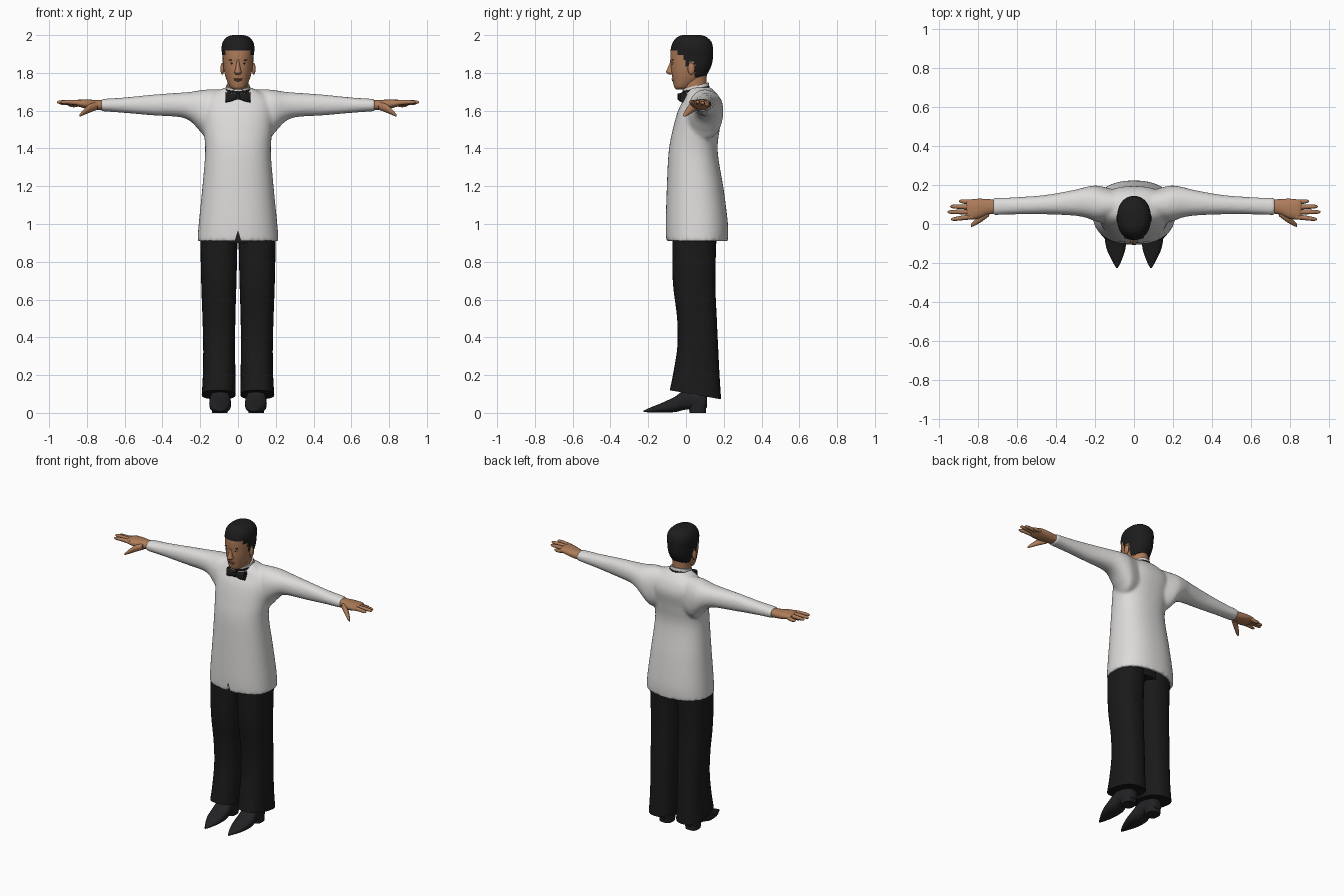
import bpy, bmesh
from math import cos, sin, pi, copysign
from mathutils import Matrix

cube = bpy.data.objects.get("Cube")
if cube:
    bpy.data.objects.remove(cube)


def material(name, r, g, b):
    m = bpy.data.materials.new(name)
    m.use_nodes = True
    m.diffuse_color = (r, g, b, 1)
    bsdf = m.node_tree.nodes["Principled BSDF"]
    bsdf.inputs["Base Color"].default_value = (r, g, b, 1)
    bsdf.inputs["Roughness"].default_value = 0.8
    return m


WHITE = material("jacket white", .72, .71, .70)
SKIN = material("skin", .42, .20, .10)
HAIR = material("hair black", .012, .012, .012)
CLOTH = material("trouser black", .010, .010, .010)
LEATHER = material("shoe leather", .016, .016, .018)
SOCK = material("sock grey", .05, .05, .055)
LIP = material("lips", .27, .10, .06)
EYE = material("eye white", .5, .45, .4)


def smooth(rings, steps=5):
    """Spline through the rings, giving a denser list."""
    pts = [rings[0]] + rings + [rings[-1]]
    out = []
    for p, q, r, s in zip(pts, pts[1:], pts[2:], pts[3:]):
        for k in range(steps):
            t = k / steps
            out.append(tuple(
                .5 * (2*b + (c-a)*t + (2*a-5*b+4*c-d)*t*t + (3*b-a-3*c+d)*t**3)
                for a, b, c, d in zip(p, q, r, s)))
    return out + [rings[-1]]


def loft(bm, axis, rings, n=32, e=2.0, sign=1):
    """Skin of oval rings: (position, a_min, a_max, b_min, b_max, tilt)."""
    loops = []
    for p, a0, a1, b0, b1, tilt in rings:
        loop = []
        for i in range(n):
            t = pi / 2 + 2 * pi * i / n
            u, v = (copysign(abs(w) ** (2 / e), w) for w in (cos(t), sin(t)))
            a = (a0 + a1) / 2 + u * (a1 - a0) / 2
            b = (b0 + b1) / 2 + v * (b1 - b0) / 2
            q = p + tilt * v
            co = {"x": (q, a, b), "y": (a, q, b), "z": (a, b, q)}[axis]
            loop.append(bm.verts.new((co[0] * sign, co[1], co[2])))
        loops.append(loop)
    for lo, hi in zip(loops, loops[1:]):
        for i in range(n):
            j = (i + 1) % n
            bm.faces.new((lo[i], lo[j], hi[j], hi[i]))
    bm.faces.new(loops[0])
    bm.faces.new(loops[-1])


def blob(bm, centre, size, segments=20):
    m = Matrix.Translation(centre) @ Matrix.Diagonal((*size, 1))
    bmesh.ops.create_uvsphere(bm, u_segments=segments, v_segments=12, radius=1, matrix=m)


def finish(bm, name, *mats, mirror=False, rule=None):
    bmesh.ops.recalc_face_normals(bm, faces=bm.faces[:])
    for f in bm.faces:
        f.smooth = True
        if rule:
            f.material_index = rule(f.calc_center_median())
    for ed in bm.edges:
        if len(ed.link_faces) == 2 and ed.calc_face_angle() > .9:
            ed.smooth = False
    mesh = bpy.data.meshes.new(name)
    bm.to_mesh(mesh)
    bm.free()
    for m in mats:
        mesh.materials.append(m)
    ob = bpy.data.objects.new(name, mesh)
    bpy.context.collection.objects.link(ob)
    if mirror:
        ob.modifiers.new("Mirror", "MIRROR").use_mirror_merge = False
    return ob


def part(name, axis, rings, mat, mirror=False, steps=5, rule=None, n=32, e=2.0):
    bm = bmesh.new()
    loft(bm, axis, smooth(rings, steps), n, e)
    mats = mat if isinstance(mat, tuple) else (mat,)
    return finish(bm, name, *mats, mirror=mirror, rule=rule)


def ring(z, half, y0, y1, tilt=0):
    return (z, -half, half, y0, y1, tilt)


# Jacket: body with hollow hem, and flared sleeves, fused into one skin
bm = bmesh.new()
body = smooth([ring(.91, .215, -.105, .222), ring(1.0, .208, -.107, .222),
               ring(1.18, .19, -.102, .2), ring(1.38, .174, -.092, .168),
               ring(1.5, .182, -.07, .178), ring(1.6, .19, -.042, .195),
               ring(1.66, .175, -.012, .182), ring(1.70, .12, .005, .155),
               ring(1.725, .06, .02, .125)])
hollow = [ring(.98, .19, -.08, .195), ring(.91, .19, -.08, .195)]
loft(bm, "z", hollow + body, 64, 2.3)
sleeve = [(.08, .03, .17, 1.46, 1.712, 0), (.16, .01, .192, 1.45, 1.712, 0),
          (.2, .015, .198, 1.49, 1.708, 0), (.25, .033, .19, 1.542, 1.70, 0),
          (.31, .043, .175, 1.566, 1.695, 0), (.45, .05, .15, 1.575, 1.685, 0),
          (.6, .05, .138, 1.588, 1.67, 0), (.725, .045, .134, 1.597, 1.662, 0)]
for side in (1, -1):
    loft(bm, "x", smooth(sleeve), 32, 2.2, side)
jacket = finish(bm, "jacket", WHITE)
rm = jacket.modifiers.new("Fuse", "REMESH")
rm.mode, rm.voxel_size, rm.use_smooth_shade = "VOXEL", .01, True
sm = jacket.modifiers.new("Soften", "SMOOTH")
sm.factor, sm.iterations = .5, 5

# Notch at the front of the hem
bm = bmesh.new()
loft(bm, "y", [(-.2, -.026, .026, .86, .96, 0), (-.07, -.026, .026, .86, .96, 0)], 3)
cutter = finish(bm, "hem_notch_cutter", WHITE)
cutter.hide_render = True
cutter.hide_viewport = True
cut = jacket.modifiers.new("Notch", "BOOLEAN")
cut.operation, cut.object = "DIFFERENCE", cutter

# Trousers
part("trouser_hips", "z", [ring(.9, .19, -.068, .155), ring(1.0, .18, -.06, .15)], CLOTH)
part("trouser_leg", "z",
     [(.096, .012, .192, -.086, .186, -.024), (.2, .014, .186, -.068, .178, -.008),
      (.35, .015, .184, -.046, .17, 0), (.5, .014, .188, -.047, .163, 0),
      (.7, .008, .195, -.07, .155, 0), (.95, .002, .2, -.072, .162, 0)],
     CLOTH, mirror=True, e=2.5)

# Shoes, heels and socks
part("shoe", "y",
     [(-.225, .083, .092, .004, .012, 0), (-.19, .065, .112, .003, .028, 0),
      (-.13, .045, .14, .003, .052, 0), (-.06, .037, .152, .004, .085, 0),
      (-.01, .042, .148, .016, .118, 0), (.05, .05, .14, .022, .115, 0),
      (.095, .055, .136, .02, .1, 0), (.112, .07, .12, .03, .085, 0)],
     LEATHER, mirror=True, e=2.6)
part("shoe_heel", "z", [(0, .055, .137, .02, .105, 0), (.05, .05, .14, .01, .108, 0)],
     LEATHER, mirror=True, e=3)
part("sock", "z", [(.08, .052, .138, -.02, .1, 0), (.2, .055, .14, 0, .1, 0)],
     SOCK, mirror=True)

# Hands with fingers and thumb
bm = bmesh.new()
loft(bm, "x", smooth([(.7, .056, .124, 1.603, 1.656, 0), (.75, .048, .128, 1.604, 1.656, 0),
                      (.8, .028, .13, 1.61, 1.66, 0), (.845, .022, .125, 1.622, 1.658, 0),
                      (.86, .03, .115, 1.63, 1.652, 0)]), 24, 2.3)
for y0, y1, tip, z in ((.112, .117, .9, 1.63), (.087, .09, .945, 1.64),
                       (.062, .062, .958, 1.645), (.037, .025, .94, 1.645)):
    loft(bm, "x", smooth([(.83, y0-.013, y0+.013, 1.626, 1.655, 0),
                          (.5*(.83+tip), .5*(y0+y1)-.012, .5*(y0+y1)+.012, z-.012, z+.012, 0),
                          (tip-.012, y1-.009, y1+.009, z-.009, z+.009, 0),
                          (tip, y1-.003, y1+.003, z-.003, z+.003, 0)], 3), 12)
loft(bm, "x", smooth([(.745, .04, .075, 1.605, 1.645, 0), (.785, .01, .05, 1.59, 1.635, 0),
                      (.82, -.01, .02, 1.575, 1.603, 0), (.838, -.016, .0, 1.568, 1.582, 0)]), 14)
finish(bm, "hand", SKIN, mirror=True)


# Head, with the hair marked out by the hairline
def hairline(c):
    for limit, z in ((-.045, 1.918), (-.015, 1.895), (.0, 1.87), (.022, 1.835), (.045, 1.86)):
        if c.y < limit:
            return int(c.z > z)
    return int(c.z > 1.775)


part("head", "z",
     [ring(1.712, .022, -.05, .0), ring(1.726, .042, -.063, .03), ring(1.77, .063, -.072, .09),
      ring(1.81, .074, -.078, .122), ring(1.85, .08, -.08, .138), ring(1.89, .083, -.083, .143),
      ring(1.93, .087, -.08, .143), ring(1.965, .08, -.068, .134),
      ring(1.99, .058, -.045, .108), ring(2.0, .03, -.02, .08)],
     (SKIN, HAIR), rule=hairline, steps=7, n=72, e=2.2)
part("neck", "z", [ring(1.66, .06, -.01, .115), ring(1.72, .056, -.018, .11),
                   ring(1.8, .056, -.03, .11)], SKIN)
part("nose", "z", [ring(1.792, .012, -.092, -.06), ring(1.803, .019, -.105, -.06),
                   ring(1.82, .014, -.1, -.06), ring(1.85, .009, -.087, -.06),
                   ring(1.872, .008, -.083, -.06)], SKIN, n=20)

bm = bmesh.new()
blob(bm, (.083, .028, 1.822), (.01, .019, .032))
finish(bm, "ear", SKIN, mirror=True)

bm = bmesh.new()
blob(bm, (0, -.069, 1.768), (.024, .008, .004))
blob(bm, (0, -.067, 1.76), (.02, .008, .005))
finish(bm, "lips", LIP)

for name, mat, x, y, z, size in (("eye", EYE, .033, -.070, 1.85, (.011, .004, .0045)),
                                 ("iris", HAIR, .033, -.0725, 1.85, (.0045, .003, .0045)),
                                 ("eyebrow", HAIR, .034, -.071, 1.869, (.017, .005, .003))):
    bm = bmesh.new()
    blob(bm, (x, y, z), size, 14)
    finish(bm, name, mat, mirror=True)

# Shirt collar, tie band and bow
part("shirt_collar", "z", [ring(1.68, .072, -.012, .128, .012),
                           ring(1.732, .063, -.018, .12, .018)], WHITE)
part("tie_band", "z", [ring(1.705, .07, -.018, .126, .014),
                       ring(1.718, .069, -.02, .125, .014)], HAIR)
part("bow_wing", "x", [(.004, -.04, -.016, 1.662, 1.684, 0), (.035, -.042, -.012, 1.65, 1.692, 0),
                       (.066, -.03, .005, 1.643, 1.698, 0)], HAIR, mirror=True, n=24, e=3.5)
part("bow_knot", "z", [ring(1.658, .011, -.046, -.01), ring(1.69, .012, -.046, -.01)],
     HAIR, n=16, e=3)
